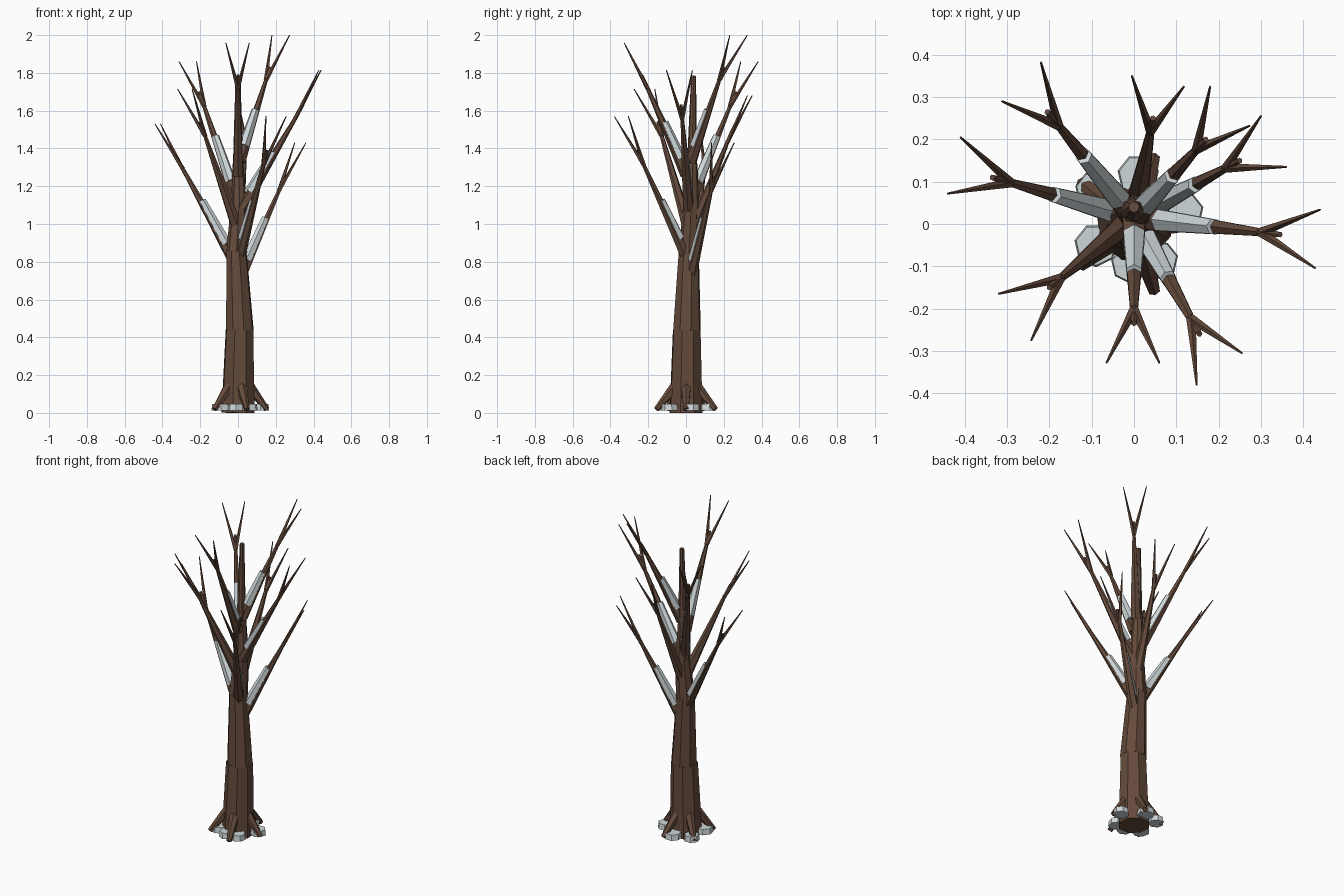
import bpy, bmesh, math
from mathutils import Vector, Matrix


def material(name, rgb):
    m = bpy.data.materials.new(name)
    m.diffuse_color = (*rgb, 1)
    return m


BARK = material("bark", (0.13, 0.07, 0.045))
SNOW = material("snow", (0.62, 0.68, 0.70))


def limb(name, a, b, r1, r2, sides, mat):
    """Tapered flat-faced prism from a to b."""
    a, b = Vector(a), Vector(b)
    d = b - a
    bm = bmesh.new()
    bmesh.ops.create_cone(bm, cap_ends=True, segments=sides,
                          radius1=r1, radius2=r2, depth=d.length)
    rot = d.to_track_quat('Z', 'Y').to_matrix().to_4x4()
    bmesh.ops.transform(bm, matrix=Matrix.Translation((a + b) / 2) @ rot, verts=bm.verts)
    me = bpy.data.meshes.new(name)
    bm.to_mesh(me)
    bm.free()
    me.materials.append(mat)
    ob = bpy.data.objects.new(name, me)
    bpy.context.collection.objects.link(ob)
    return ob


# Trunk: slightly leaning stacked segments
trunk = [((0.0, 0.0, 0.0), (0.008, 0.004, 0.44), 0.092, 0.077),
         ((0.010, 0.005, 0.435), (-0.008, 0.015, 0.86), 0.076, 0.055),
         ((-0.008, 0.015, 0.85), (0.005, 0.028, 1.10), 0.055, 0.042),
         ((0.005, 0.028, 1.09), (0.0, 0.032, 1.32), 0.042, 0.029),
         ((0.0, 0.032, 1.31), (0.0, 0.04, 1.785), 0.027, 0.013)]
for i, (a, b, r1, r2) in enumerate(trunk):
    limb(f"trunk_{i}", a, b, r1, r2, 8, BARK)

# Roots flaring out from the base
for i in range(5):
    t = math.radians(72 * i)
    c, s = math.cos(t), math.sin(t)
    limb(f"root_{i}", (0.055 * c, 0.055 * s, 0.145), (0.153 * c, 0.165 * s, 0.018),
         0.030, 0.015, 6, BARK)

# Snow clumps on the ground
for i, (x, y, r) in enumerate([(0.01, 0.115, 0.05), (-0.09, -0.05, 0.052), (0.12, 0.03, 0.045),
                               (0.06, -0.085, 0.045), (-0.095, 0.08, 0.045), (-0.01, -0.095, 0.045)]):
    limb(f"ground_snow_{i}", (x, y, 0.012), (x, y, 0.046), r, r * 0.92, 7, SNOW)

# Branches: start height, end point, two twig tips (xy), tip height, snow reach (0 = bare)
branches = [
    (0.72, (0.25, 0.15, 1.25), (0.36, 0.135), (0.30, 0.255), 1.43, 0.58),
    (0.80, (-0.335, 0.11, 1.37), (-0.41, 0.205), (-0.44, 0.072), 1.53, 0.56),
    (0.83, (0.155, -0.26, 1.39), (0.148, -0.38), (0.255, -0.305), 1.57, 0.52),
    (0.96, (0.045, 0.25, 1.51), (-0.005, 0.35), (0.118, 0.325), 1.68, 0),
    (1.00, (-0.20, -0.15, 1.54), (-0.32, -0.165), (-0.243, -0.275), 1.715, 0),
    (1.08, (0.345, -0.025, 1.63), (0.44, 0.034), (0.428, -0.104), 1.815, 0.54),
    (1.13, (-0.205, 0.265, 1.70), (-0.22, 0.382), (-0.312, 0.29), 1.86, 0.58),
    (1.26, (0.0, -0.235, 1.79), (-0.065, -0.328), (0.06, -0.328), 1.96, 0.52),
    (1.33, (0.17, 0.20, 1.83), (0.18, 0.325), (0.273, 0.232), 2.0, 0.54)]
for i, (z0, end, t1, t2, zt, snow) in enumerate(branches):
    end = Vector(end)
    start = Vector((end.x * 0.06, end.y * 0.06 + 0.015, z0))
    d = end - start
    limb(f"branch_{i}", start, end, 0.031, 0.007, 6, BARK)
    for j, tip in enumerate((t1, t2)):
        limb(f"twig_{i}_{j}", start + d * 0.86, (*tip, zt), 0.012, 0.0025, 5, BARK)
    if snow:
        # Snow strip lying on the upper side of the branch
        up = (Vector((0, 0, 1)) - d.normalized() * d.normalized().z).normalized()
        limb(f"branch_snow_{i}", start + d * 0.16 + up * 0.010,
             start + d * snow + up * 0.009, 0.029, 0.020, 6, SNOW)
